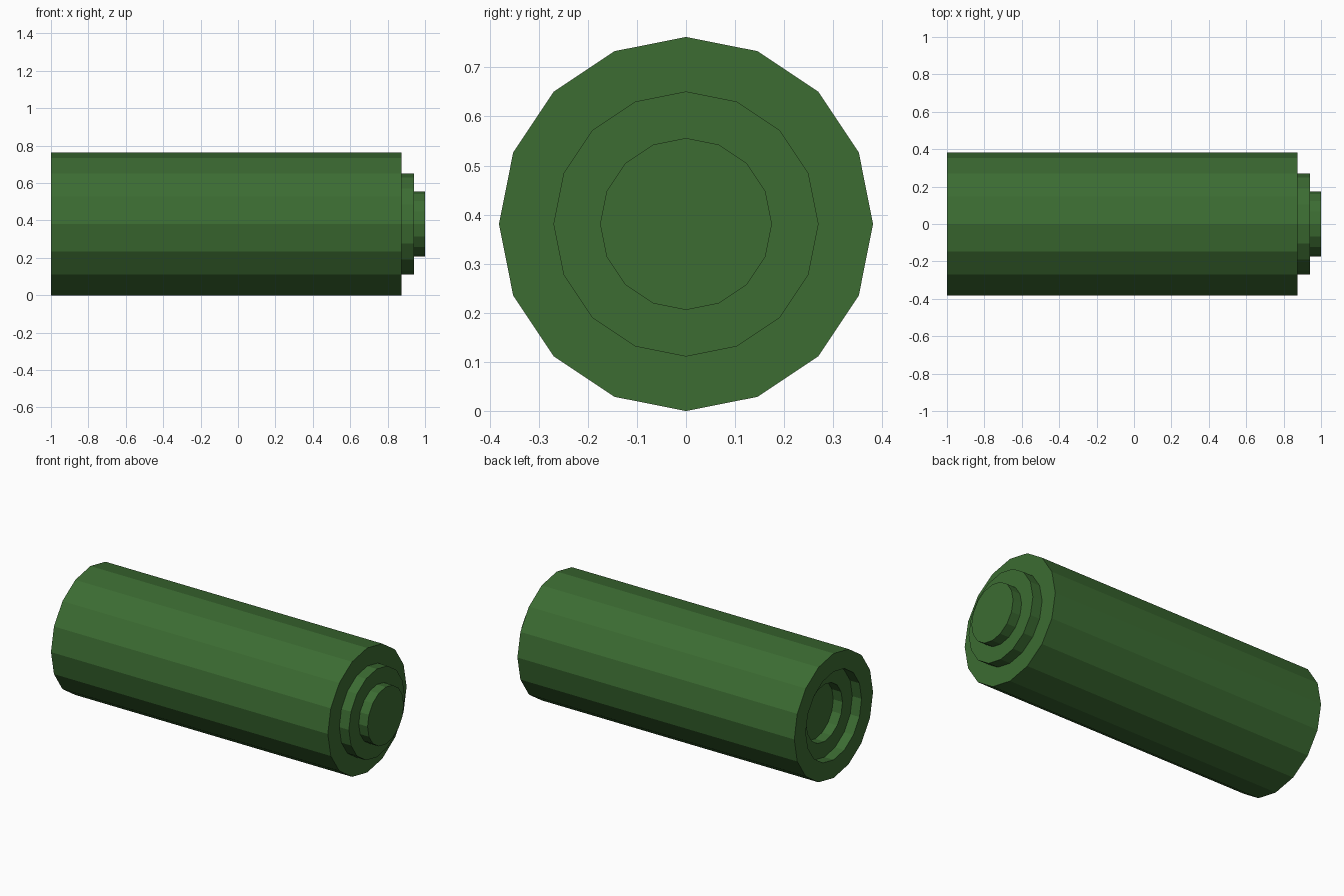
import bpy, bmesh
from math import cos, sin, tau

if "Cube" in bpy.data.objects:
    bpy.data.objects.remove(bpy.data.objects["Cube"])

SIDES = 16
R = 0.381

# Half profile along the axis (x, radius): stepped socket, outer wall, stepped plug
profile = [
    (-0.875, 0.175), (-0.9375, 0.175),
    (-0.9375, 0.27), (-1.0, 0.27),
    (-1.0, R), (0.875, R),
    (0.875, 0.27), (0.94, 0.27),
    (0.94, 0.175), (1.0, 0.175),
]

bm = bmesh.new()
rings = [[bm.verts.new((x, r * cos(tau * i / SIDES), R + r * sin(tau * i / SIDES)))
          for i in range(SIDES)] for x, r in profile]

# Walls and steps between neighbouring rings
for a, b in zip(rings, rings[1:]):
    for i in range(SIDES):
        j = (i + 1) % SIDES
        bm.faces.new((a[i], a[j], b[j], b[i]))

# Socket floor and plug tip
bm.faces.new(rings[0])
bm.faces.new(rings[-1])
bmesh.ops.recalc_face_normals(bm, faces=bm.faces)

mesh = bpy.data.meshes.new("stepped_cylinder")
bm.to_mesh(mesh)
bm.free()

# Dark green body
green = bpy.data.materials.new("dark_green")
green.diffuse_color = (0.045, 0.15, 0.032, 1)
green.use_nodes = True
green.node_tree.nodes["Principled BSDF"].inputs["Base Color"].default_value = green.diffuse_color
mesh.materials.append(green)
body = bpy.data.objects.new("stepped_cylinder", mesh)
bpy.context.collection.objects.link(body)
